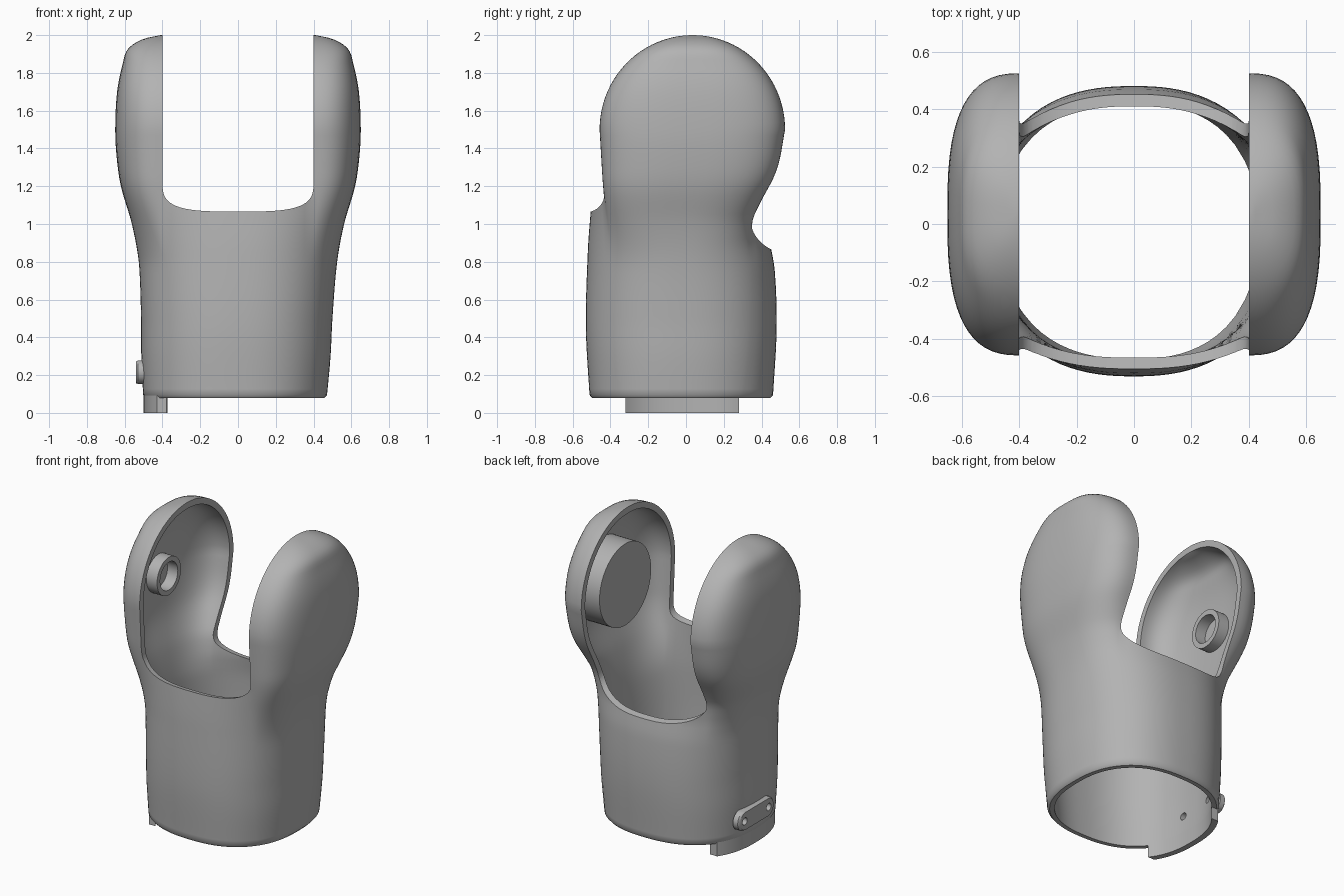
import bpy, bmesh
from math import sin, cos, pi, sqrt, acos, radians
from mathutils import Matrix

if "Cube" in bpy.data.objects:
    bpy.data.objects.remove(bpy.data.objects["Cube"])

grey = bpy.data.materials.new("plain_grey")
grey.use_nodes = True
grey.diffuse_color = (0.45, 0.45, 0.45, 1)
grey.node_tree.nodes["Principled BSDF"].inputs["Base Color"].default_value = (0.45, 0.45, 0.45, 1)

# Height profiles: side reach, front and back of the sleeve, lobe edges
SIDE = [(.08, .47), (.3, .49), (.5, .5), (.8, .525), (1, .562), (1.2, .62), (1.35, .642),
        (1.5, .65), (1.7, .64), (1.85, .61), (1.93, .58), (1.98, .5), (2, .41)]
FRONT = [(.08, -.51), (.45, -.53), (.85, -.52), (1.06, -.505), (1.2, -.49)]
BACK = [(.08, .46), (.45, .48), (.75, .47), (.9, .445)]
LOBE_LO = [(.8, -.4), (1, -.425), (1.2, -.44), (1.5, -.458)]
LOBE_HI = [(.8, .35), (1, .35), (1.1, .395), (1.3, .485), (1.5, .525)]
EDGE, WALL, LOBE_Y, MID, N, P = .385, .04, .035, -.02, 2.4, 2.8


def curve(table, z):
    """Smooth interpolation through a height table."""
    if z <= table[0][0]:
        return table[0][1]
    if z >= table[-1][0]:
        return table[-1][1]
    i = next(k for k in range(len(table) - 1) if z < table[k + 1][0])

    def slope(k):
        (z0, v0), (z1, v1) = table[max(k - 1, 0)], table[min(k + 1, len(table) - 1)]
        return (v1 - v0) / (z1 - z0)
    (z0, v0), (z1, v1) = table[i], table[i + 1]
    d = z1 - z0
    u = (z - z0) / d
    h = u * u * (3 - 2 * u)
    return v0 + (v1 - v0) * h + d * u * (1 - u) * ((1 - u) * slope(i) - u * slope(i + 1))


def smooth(a, b, z):
    u = min(max((z - a) / (b - a), 0), 1)
    return u * u * (3 - 2 * u)


def lerp(a, b, w):
    return a + (b - a) * w


def reach(z, t, sign):
    extra = .035 * max(0, 1 - z / .8) if sign < 0 else 0
    return max(curve(SIDE, z) - t + extra, EDGE + .015)


def depth(z, t, sign):
    return (curve(BACK, z) - MID if sign > 0 else MID - curve(FRONT, z)) - t


def section(z, t):
    """Closed outline at one height, set in by t."""
    w = smooth(.75, 1.25, z)
    if z > 1.5:
        f = sqrt(1 - ((z - 1.5) / .5) ** 2)
        lo, hi = LOBE_Y - (.493 - t) * f, LOBE_Y + (.49 - t) * f
    else:
        lo, hi = curve(LOBE_LO, z) + t, curve(LOBE_HI, z) - t

    def flank(sign, steps=16):
        a, pts = reach(z, t, sign), []
        limit = acos((EDGE / a) ** (N / 2))
        for i in range(-steps, steps + 1):
            u, s = abs(i) / steps, (1 if i > 0 else -1)
            p, q = u * limit, u * pi / 2
            bx = a * cos(p) ** (2 / N)
            by = MID + s * depth(z, t, s) * sin(p) ** (2 / N)
            lx = EDGE + (a - EDGE) * max(cos(q), 0) ** (2 / P)
            ly = (lo + hi) / 2 + s * (hi - lo) / 2 * sin(q) ** (2 / P)
            pts.append((sign * lerp(bx, lx, w), lerp(by, ly, w)))
        return pts

    def panel(s, start, end, steps=24):
        pts, flat = [], smooth(1.15, 1.3, z)

        def body(x):
            a = reach(z, t, x)
            return MID + s * depth(z, t, s) * (1 - (abs(x) / a) ** N) ** (1 / N)
        for i in range(1, steps):
            x = lerp(start[0], end[0], i / steps)
            corner = lerp(start[1], end[1], i / steps)
            near = start if x * start[0] > 0 else end
            y = body(x) + (near[1] - body(near[0])) * (x / EDGE) ** 2
            pts.append((x, lerp(y, corner, flat)))
        return pts

    right, left = flank(1), flank(-1)[::-1]
    return right + panel(1, right[-1], left[0]) + left + panel(-1, left[-1], right[0])


def finish(bm, name, angle=40):
    bmesh.ops.recalc_face_normals(bm, faces=bm.faces[:])
    mesh = bpy.data.meshes.new(name)
    bm.to_mesh(mesh)
    bm.free()
    mesh.materials.append(grey)
    ob = bpy.data.objects.new(name, mesh)
    bpy.context.collection.objects.link(ob)
    return ob


def bridge(bm, a, b):
    for i in range(len(a)):
        j = (i + 1) % len(a)
        bm.faces.new((a[i], a[j], b[j], b[i]))


def prism(name, rings):
    """Closed solid through a stack of equal outlines."""
    bm = bmesh.new()
    loops = [[bm.verts.new(p) for p in ring] for ring in rings]
    for a, b in zip(loops, loops[1:]):
        bridge(bm, a, b)
    bm.faces.new(loops[0])
    bm.faces.new(loops[-1])
    return finish(bm, name)


def cut(ob, cutter):
    cutter.hide_render = True
    m = ob.modifiers.new("cut", 'BOOLEAN')
    m.operation, m.solver, m.object = 'DIFFERENCE', 'EXACT', cutter
    bpy.context.view_layer.objects.active = ob
    bpy.ops.object.modifier_apply(modifier=m.name)


def disc(name, x0, x1, y, z, r, n=48):
    return prism(name, [[(x, y + r * cos(2 * pi * i / n), z + r * sin(2 * pi * i / n))
                         for i in range(n)] for x in (x0, x1)])


# Shell: outer skin and inner skin joined at the bottom edge
heights = [.095 + (1.5 - .095) * i / 44 for i in range(45)]
heights += [1.5 + .5 * sin(radians(88 * i / 22)) for i in range(1, 23)]
bm = bmesh.new()


def row(z, t, real):
    return [bm.verts.new((x, y, real)) for x, y in section(z, t)]


outer = [row(.08, .012, .08)] + [row(z, 0, z) for z in heights]
inner = [row(.08, WALL, .08)]
inner += [row(z, WALL, z if z < 1.5 else lerp(1.5, z, 1 - WALL / .5)) for z in heights]
for skin in (outer, inner):
    for a, b in zip(skin, skin[1:]):
        bridge(bm, a, b)
    bm.faces.new(skin[-1])
bridge(bm, outer[0], inner[0])
shell = finish(bm, "shell")

# Opening between the lobes, lower at the back
us = [sin(pi / 2 * i / 20) for i in range(-20, 21)]


def opening(y):
    base = 1.065 - .21 * (y + .5)
    low = [(.4 * u, y, base + .17 * (1 - max(0, 1 - abs(u) ** 3) ** (1 / 3))) for u in us]
    return low + [(.4, y, 2.5), (-.4, y, 2.5)]


cutters = [prism("opening_cutter", [opening(-.9), opening(.9)])]
cut(shell, cutters[0])

# Fixing plate with rounded ends
cy, cz, r, half = .03, .215, .062, .125
ends = [(cy + (half if i < 13 else -half) + r * cos(pi * (i - (i > 12)) / 12 - pi / 2),
         cz + r * sin(pi * (i - (i > 12)) / 12 - pi / 2)) for i in range(26)]
plate = prism("fixing_plate", [
    [(x, cy + (y - cy) * k, cz + (z - cz) * k) for y, z in ends]
    for x, k in ((-.495, 1), (-.53, 1), (-.54, .93))])

# Screw holes through plate and wall
for y in (cy - half, cy + half):
    hole = disc("screw_hole_cutter", -.7, -.4, y, cz, .024, 20)
    cutters.append(hole)
    cut(shell, hole)
    cut(plate, hole)
for c in cutters:
    bpy.data.objects.remove(c)

# Curved tab hanging below the right side
ys = [-.32 + .6 * i / 24 for i in range(25)]


def tab_x(y, t):
    s = 1 if y > MID else -1
    b = depth(.08, t, s)
    return -reach(.08, t, -1) * (1 - (abs(y - MID) / b) ** N) ** (1 / N)


outline = [(tab_x(y, .002), y) for y in ys] + [(tab_x(y, WALL), y) for y in reversed(ys)]
tab = prism("lower_tab", [[(x, y, z) for x, y in outline] for z in (0, .1)])

# Inner hub disc on the left lobe, bearing ring on the right lobe
hub = disc("hub_disc", .42, .6, LOBE_Y, 1.48, .27, 64)
ring = disc("bearing_ring", -.63, -.53, LOBE_Y, 1.48, .125)
bore = disc("bore_cutter", -.605, -.4, LOBE_Y, 1.48, .092)
cut(ring, bore)
bpy.data.objects.remove(bore)

for ob in (shell, plate, tab, hub, ring):
    bpy.ops.object.select_all(action='DESELECT')
    ob.select_set(True)
    bpy.context.view_layer.objects.active = ob
    bpy.ops.object.shade_smooth_by_angle(angle=radians(40))
